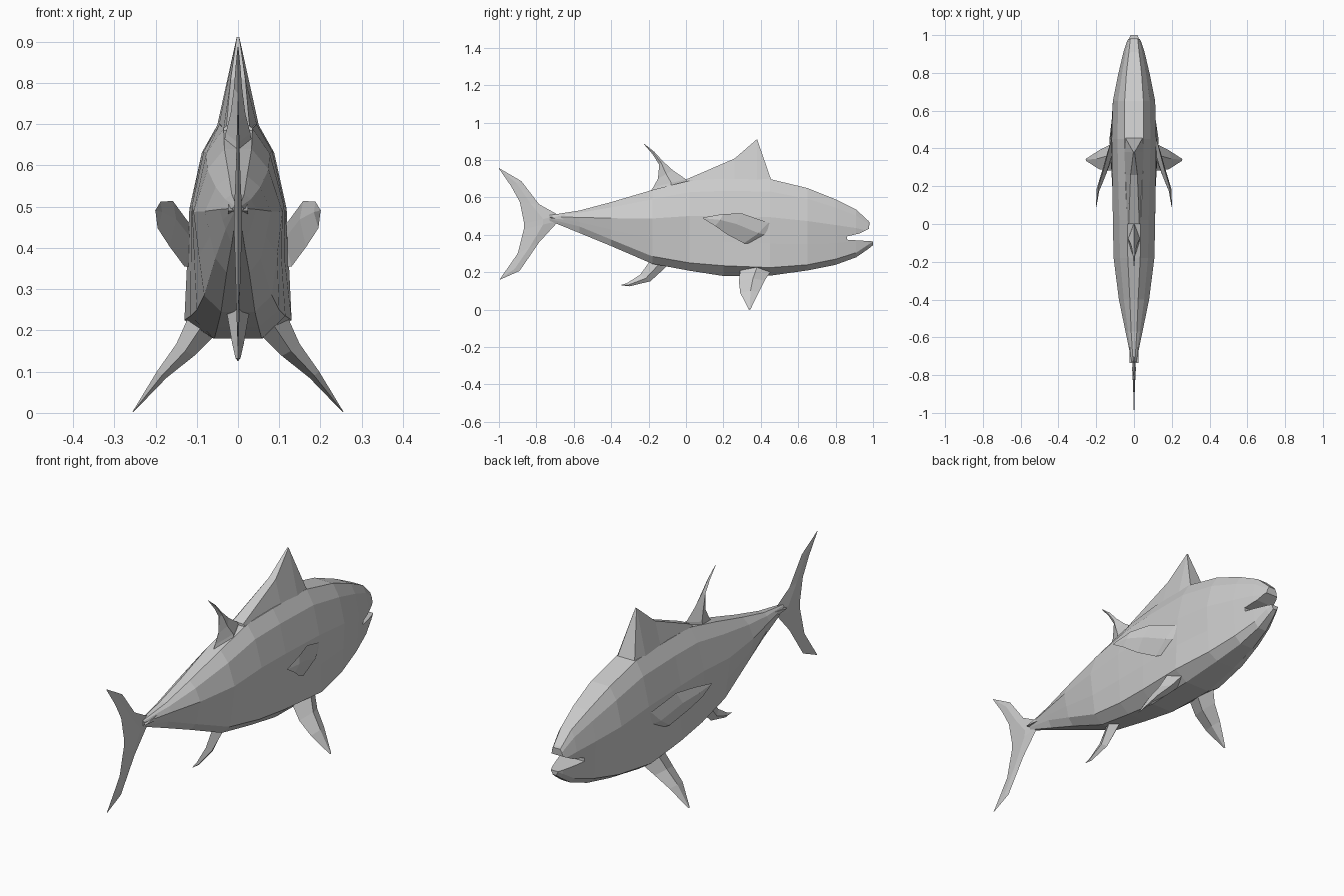
import bpy, bmesh
from mathutils import Vector


def loft(name, rings):
    """Skin a row of equal-sized rings and cap both ends."""
    bm = bmesh.new()
    rows = [[bm.verts.new(p) for p in ring] for ring in rings]
    n = len(rows[0])
    for a, b in zip(rows, rows[1:]):
        for i in range(n):
            j = (i + 1) % n
            bm.faces.new((a[i], a[j], b[j], b[i]))
    bm.faces.new(rows[0])
    bm.faces.new(rows[-1])
    bmesh.ops.recalc_face_normals(bm, faces=bm.faces)
    mesh = bpy.data.meshes.new(name)
    bm.to_mesh(mesh)
    bm.free()
    obj = bpy.data.objects.new(name, mesh)
    bpy.context.collection.objects.link(obj)
    return obj


def fin(name, rows, axis=(1, 0, 0), mirror=False):
    """Diamond-section fin; rows hold front point, back point, half thickness."""
    axis = Vector(axis).normalized()
    rings = []
    for front, back, t in rows:
        f, b = Vector(front), Vector(back)
        m = f.lerp(b, 0.45)
        rings.append([f, m + axis * t, b, m - axis * t])
    obj = loft(name, rings)
    if mirror:
        obj.modifiers.new("mirror", 'MIRROR').use_axis = (True, False, False)
    return obj


def flat(rows):
    """Turn (front y, z, back y, z, thickness) into points on the centre plane."""
    return [((0, a, b), (0, c, d), t) for a, b, c, d, t in rows]


def body_ring(y, zt, wt, w, zc, wc, zb):
    h = zt - zc
    half = [(wt, zt), (wt + (w - wt) * 0.55, zt - 0.14 * h),
            (w, zt - 0.43 * h), ((w + wc) / 2, zt - 0.73 * h),
            (wc, zc), (wc * 0.5, zb)]
    return [(x, y, z) for x, z in half] + [(-x, y, z) for x, z in reversed(half)]


# Body: y, top z, top half-width, side half-width, chine z, chine half-width, belly z
body = loft("body", [body_ring(*s) for s in [
    (-0.73, 0.505, 0.005, 0.012, 0.485, 0.010, 0.475),
    (-0.57, 0.530, 0.015, 0.045, 0.445, 0.030, 0.410),
    (-0.40, 0.575, 0.022, 0.080, 0.375, 0.055, 0.340),
    (-0.18, 0.640, 0.033, 0.108, 0.285, 0.082, 0.245),
    (0.02, 0.690, 0.035, 0.112, 0.250, 0.100, 0.208),
    (0.20, 0.700, 0.045, 0.114, 0.235, 0.115, 0.180),
    (0.45, 0.698, 0.050, 0.118, 0.225, 0.130, 0.182),
    (0.65, 0.650, 0.050, 0.112, 0.240, 0.100, 0.210),
    (0.80, 0.590, 0.040, 0.082, 0.270, 0.070, 0.240),
    (0.91, 0.535, 0.027, 0.056, 0.305, 0.045, 0.280),
    (0.975, 0.475, 0.020, 0.035, 0.348, 0.028, 0.325),
    (1.00, 0.440, 0.012, 0.020, 0.362, 0.018, 0.345),
]])

# Open mouth cut from the head
cutter = loft("mouth_cutter", [[(x, 0.862, 0.392), (x, 0.93, 0.408), (x, 0.978, 0.432),
                                (x, 0.985, 0.50), (x, 1.05, 0.50), (x, 1.05, 0.362),
                                (x, 0.862, 0.374)] for x in (-0.2, 0.2)])
cut = body.modifiers.new("mouth", 'BOOLEAN')
cut.operation, cut.solver, cut.object = 'DIFFERENCE', 'EXACT', cutter
bpy.context.view_layer.objects.active = body
bpy.ops.object.modifier_apply(modifier=cut.name)
bpy.data.objects.remove(cutter)

# Tall first dorsal, broad at the base with a flat sloping ridge
loft("front_dorsal_fin", [[(-b, y, 0.66), (-b, y, 0.69), (-t, y, z), (t, y, z),
                           (b, y, 0.69), (b, y, 0.66)] for y, z, t, b in [
    (0.00, 0.696, 0.028, 0.035), (0.26, 0.808, 0.018, 0.048),
    (0.38, 0.912, 0.003, 0.052), (0.455, 0.695, 0.045, 0.050)]])

# Swept second dorsal and anal fins
fin("rear_dorsal_fin", flat([
    (0.01, 0.675, -0.20, 0.62, 0.035), (0.00, 0.697, -0.175, 0.655, 0.030),
    (-0.07, 0.745, -0.15, 0.70, 0.018), (-0.125, 0.795, -0.143, 0.775, 0.010),
    (-0.17, 0.845, -0.178, 0.83, 0.006), (-0.225, 0.888, -0.226, 0.886, 0.001)]))
fin("anal_fin", flat([
    (-0.08, 0.26, -0.22, 0.29, 0.035), (-0.11, 0.225, -0.20, 0.25, 0.026),
    (-0.19, 0.152, -0.245, 0.187, 0.014), (-0.30, 0.125, -0.315, 0.142, 0.006),
    (-0.345, 0.13, -0.345, 0.133, 0.001)]))

# Crescent tail
fin("tail_fin", flat([
    (-1.0, 0.757, -1.0, 0.754, 0.001), (-0.88, 0.687, -0.935, 0.66, 0.003),
    (-0.786, 0.564, -0.888, 0.575, 0.006), (-0.68, 0.505, -0.865, 0.46, 0.010),
    (-0.68, 0.475, -0.867, 0.43, 0.010), (-0.785, 0.36, -0.90, 0.30, 0.006),
    (-0.89, 0.207, -0.945, 0.235, 0.003), (-0.995, 0.16, -0.995, 0.164, 0.001)]))
fin("tail_keel", [((x, -0.58, 0.497), (x, -0.735, 0.49), 0.012)
                  for x in (-0.024, 0.024)], (0, 0, 1))

# Paired side fins swept backwards
fin("pectoral_fin", [
    ((0.10, 0.49, 0.445), (0.105, 0.365, 0.352), 0.012),
    ((0.122, 0.44, 0.465), (0.130, 0.31, 0.355), 0.016),
    ((0.158, 0.30, 0.514), (0.165, 0.22, 0.402), 0.014),
    ((0.188, 0.20, 0.512), (0.195, 0.155, 0.448), 0.009),
    ((0.200, 0.09, 0.492), (0.200, 0.09, 0.488), 0.001)],
    (0.8, 0.4, -0.4), mirror=True)
fin("pelvic_fin", [
    ((0.085, 0.46, 0.215), (0.085, 0.29, 0.215), 0.040),
    ((0.128, 0.42, 0.155), (0.128, 0.283, 0.150), 0.026),
    ((0.185, 0.39, 0.095), (0.185, 0.29, 0.090), 0.014),
    ((0.255, 0.345, 0.002), (0.255, 0.335, 0.002), 0.001)],
    (0.8, 0, 0.55), mirror=True)
